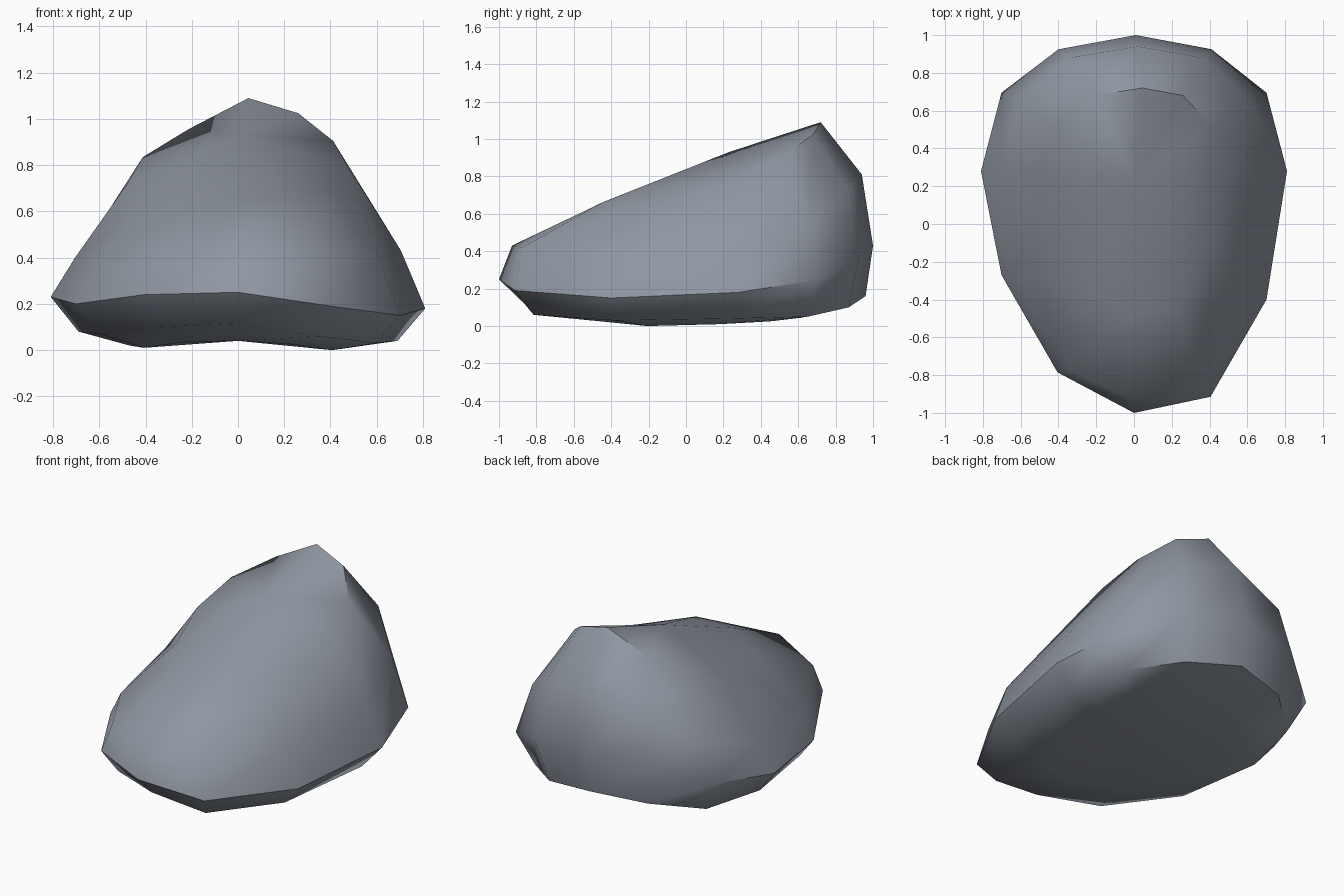
import bpy, bmesh, math

if "Cube" in bpy.data.objects:
    bpy.data.objects.remove(bpy.data.objects["Cube"])

# Each ring runs front -> back in 30 degree steps:
# half width, y values, z values, z tilt (left side up), sideways shift of the back point
RINGS = [
    # underside
    (0.47, (-0.50, -0.42, -0.17, 0.18, 0.45, 0.62, 0.69),
           (0.04, 0.03, 0.005, 0.015, 0.03, 0.05, 0.06), 0.005, 0.0),
    # lower edge
    (0.69, (-0.86, -0.76, -0.33, 0.25, 0.65, 0.87, 0.96),
           (0.115, 0.08, 0.05, 0.06, 0.07, 0.12, 0.16), 0.02, 0.0),
    # widest outline
    (0.81, (-1.00, -0.85, -0.335, 0.28, 0.695, 0.925, 1.00),
           (0.25, 0.215, 0.175, 0.205, 0.27, 0.39, 0.43), 0.025, 0.01),
    # shoulder
    (0.705, (-0.93, -0.82, -0.35, 0.28, 0.66, 0.88, 0.94),
            (0.43, 0.405, 0.38, 0.415, 0.54, 0.71, 0.81), -0.015, 0.02),
    # crown, sloping up to the rear tip
    (0.475, (-0.48, -0.40, -0.07, 0.28, 0.52, 0.68, 0.72),
            (0.64, 0.63, 0.66, 0.76, 0.87, 0.99, 1.09), -0.035, 0.045),
]
BOTTOM, TOP = (0, 0.1, 0.04), (0.01, 0.23, 0.93)

bm = bmesh.new()
rings = []
for hw, ys, zs, tilt, shift in RINGS:
    ring = []
    for i in range(12):
        k = i if i <= 6 else 12 - i
        side = 0 if k in (0, 6) else (1 if i < 6 else -1)
        x = side * hw * math.sin(k * math.pi / 6)
        if k >= 5:
            x += shift * (1 if k == 6 else 0.5)
        y = ys[k] - (side * 0.08 * hw if k in (1, 2) else 0)
        ring.append(bm.verts.new((x, y, zs[k] - side * tilt)))
    rings.append(ring)

# Side bands
for lo, hi in zip(rings, rings[1:]):
    for i in range(12):
        j = (i + 1) % 12
        bm.faces.new((lo[i], lo[j], hi[j], hi[i]))
# Fans closing underside and crown
bottom, top = bm.verts.new(BOTTOM), bm.verts.new(TOP)
for i in range(12):
    j = (i + 1) % 12
    bm.faces.new((bottom, rings[0][j], rings[0][i]))
    bm.faces.new((top, rings[-1][i], rings[-1][j]))
bmesh.ops.recalc_face_normals(bm, faces=bm.faces)

mesh = bpy.data.meshes.new("rock")
bm.to_mesh(mesh)
bm.free()
rock = bpy.data.objects.new("rock", mesh)
bpy.context.collection.objects.link(rock)

# Slate grey stone
mat = bpy.data.materials.new("slate_grey")
mat.diffuse_color = (0.28, 0.31, 0.36, 1)
mat.use_nodes = True
mat.node_tree.nodes["Principled BSDF"].inputs["Base Color"].default_value = mat.diffuse_color
mesh.materials.append(mat)

bpy.context.view_layer.objects.active = rock
rock.select_set(True)
bpy.ops.object.shade_smooth_by_angle(angle=math.radians(50))
